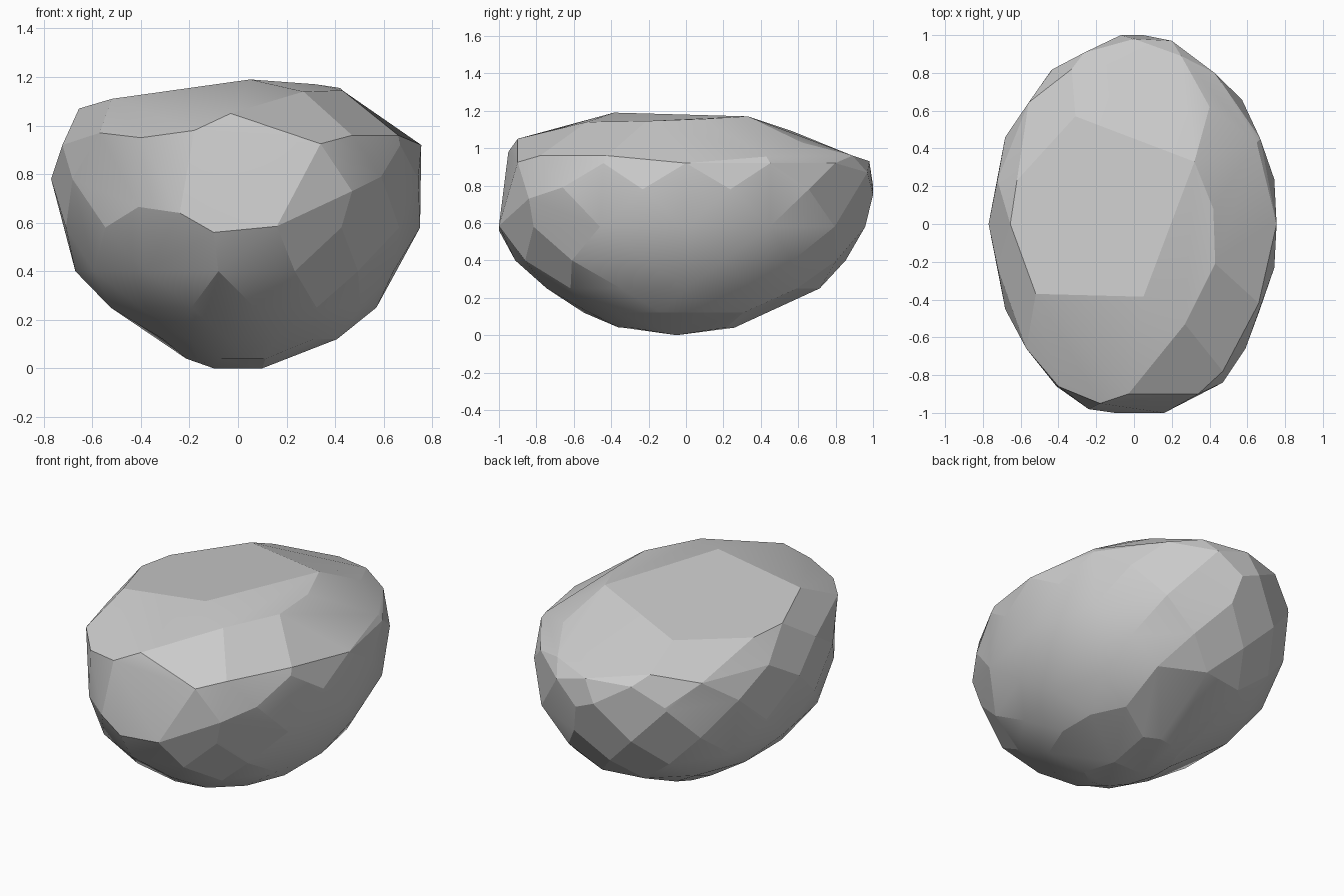
import bpy, bmesh, math

if "Cube" in bpy.data.objects:
    bpy.data.objects.remove(bpy.data.objects["Cube"])

# Facet corners of the top face, upper rim and the blunt ends
corners = [
    # top face
    (-.655, 0, 1.07), (-.62, .23, 1.06), (-.31, .57, 1.09), (.32, .33, 1.17),
    (.05, -.385, 1.19), (-.52, -.37, 1.11), (.42, .08, 1.155), (.43, -.21, 1.145),
    (.27, -.53, 1.14),
    # upper rim
    (-.03, -.9, 1.05), (.34, -.9, .925), (.47, -.78, .96), (.66, -.42, .96),
    (.65, .43, .955), (.40, .62, 1.03), (.25, .89, .96), (0, .98, .93),
    (-.33, .82, .98), (-.57, -.66, .97), (-.18, -.95, .98), (-.4, -.86, .95),
    # blunt ends
    (-.1, -1, .56), (.16, -1, .585), (-.24, -.98, .64), (-.41, -.86, .665),
    (.47, -.84, .73), (.59, -.66, .79), (.05, 1, .75), (-.07, 1, .8),
    (.2, .97, .87), (-.43, .82, .8),
    # base
    (.1, -.05, 0), (-.1, -.05, 0),
]

# Girth rings of the belly: height, then left, right, front and back reach
rings = [
    (.04, -.22, .20, -.36, .26),
    (.12, -.35, .42, -.55, .46),
    (.25, -.54, .57, -.75, .72),
    (.40, -.67, .66, -.92, .86),
    (.58, -.73, .75, -.99, .965),
    (.78, -.77, .765, -.97, .99),
    (.92, -.745, .755, -.95, .97),
]
SIDES = 13
for i, (z, x0, x1, y0, y1) in enumerate(rings):
    for k in range(SIDES):
        a = math.tau * (k + i % 2 * .5) / SIDES
        c, s = math.cos(a), math.sin(a)
        corners.append((c * (x1 if c > 0 else -x0), s * (y1 if s > 0 else -y0), z))

# Wrap the corners in a convex shell and merge nearly flat neighbours
bm = bmesh.new()
for c in corners:
    bm.verts.new(c)
bmesh.ops.convex_hull(bm, input=bm.verts[:])
loose = [v for v in bm.verts if not v.link_faces]
bmesh.ops.delete(bm, geom=loose, context='VERTS')
bmesh.ops.dissolve_limit(bm, angle_limit=math.radians(8),
                         verts=bm.verts[:], edges=bm.edges[:])
bmesh.ops.recalc_face_normals(bm, faces=bm.faces[:])

mesh = bpy.data.meshes.new("boulder")
bm.to_mesh(mesh)
bm.free()
boulder = bpy.data.objects.new("boulder", mesh)
bpy.context.collection.objects.link(boulder)

# Soften only the shallow edges
bpy.context.view_layer.objects.active = boulder
boulder.select_set(True)
bpy.ops.object.shade_smooth_by_angle(angle=math.radians(15))
